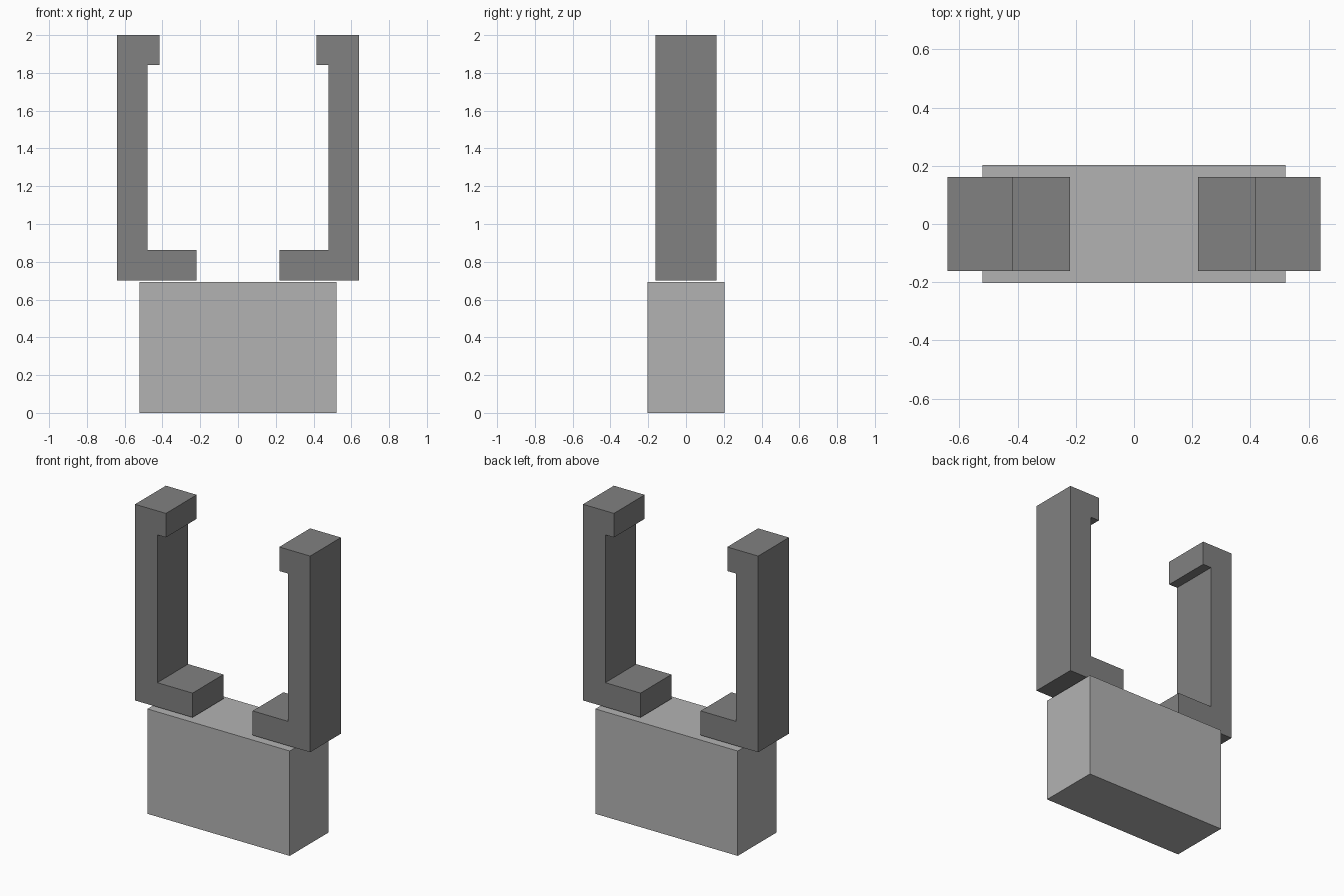
import bpy
import bmesh

if "Cube" in bpy.data.objects:
    bpy.data.objects.remove(bpy.data.objects["Cube"])


def prism(name, profile, half_depth, grey):
    """Extrude an x-z profile symmetrically along y."""
    bm = bmesh.new()
    face = bm.faces.new([bm.verts.new((x, -half_depth, z)) for x, z in profile])
    ext = bmesh.ops.extrude_face_region(bm, geom=[face])
    verts = [v for v in ext["geom"] if isinstance(v, bmesh.types.BMVert)]
    bmesh.ops.translate(bm, verts=verts, vec=(0, 2 * half_depth, 0))
    bmesh.ops.recalc_face_normals(bm, faces=bm.faces)
    mesh = bpy.data.meshes.new(name)
    bm.to_mesh(mesh)
    bm.free()
    mat = bpy.data.materials.new(name + "_grey")
    mat.diffuse_color = (grey, grey, grey, 1)
    mat.use_nodes = True
    mat.node_tree.nodes["Principled BSDF"].inputs["Base Color"].default_value = mat.diffuse_color
    mesh.materials.append(mat)
    obj = bpy.data.objects.new(name, mesh)
    bpy.context.collection.objects.link(obj)
    return obj


# Gripper body block
prism("gripper_body",
      [(-0.521, 0), (0.521, 0), (0.521, 0.694), (-0.521, 0.694)], 0.203, 0.45)

# Two mirrored fingers: foot, upright and inward-facing tip
finger = [(0.22, 0.702), (0.641, 0.702), (0.641, 2.0), (0.415, 2.0),
          (0.415, 1.841), (0.478, 1.841), (0.478, 0.863), (0.22, 0.863)]
for side, sign in (("left", -1), ("right", 1)):
    prism(side + "_finger", [(sign * x, z) for x, z in finger], 0.161, 0.22)
